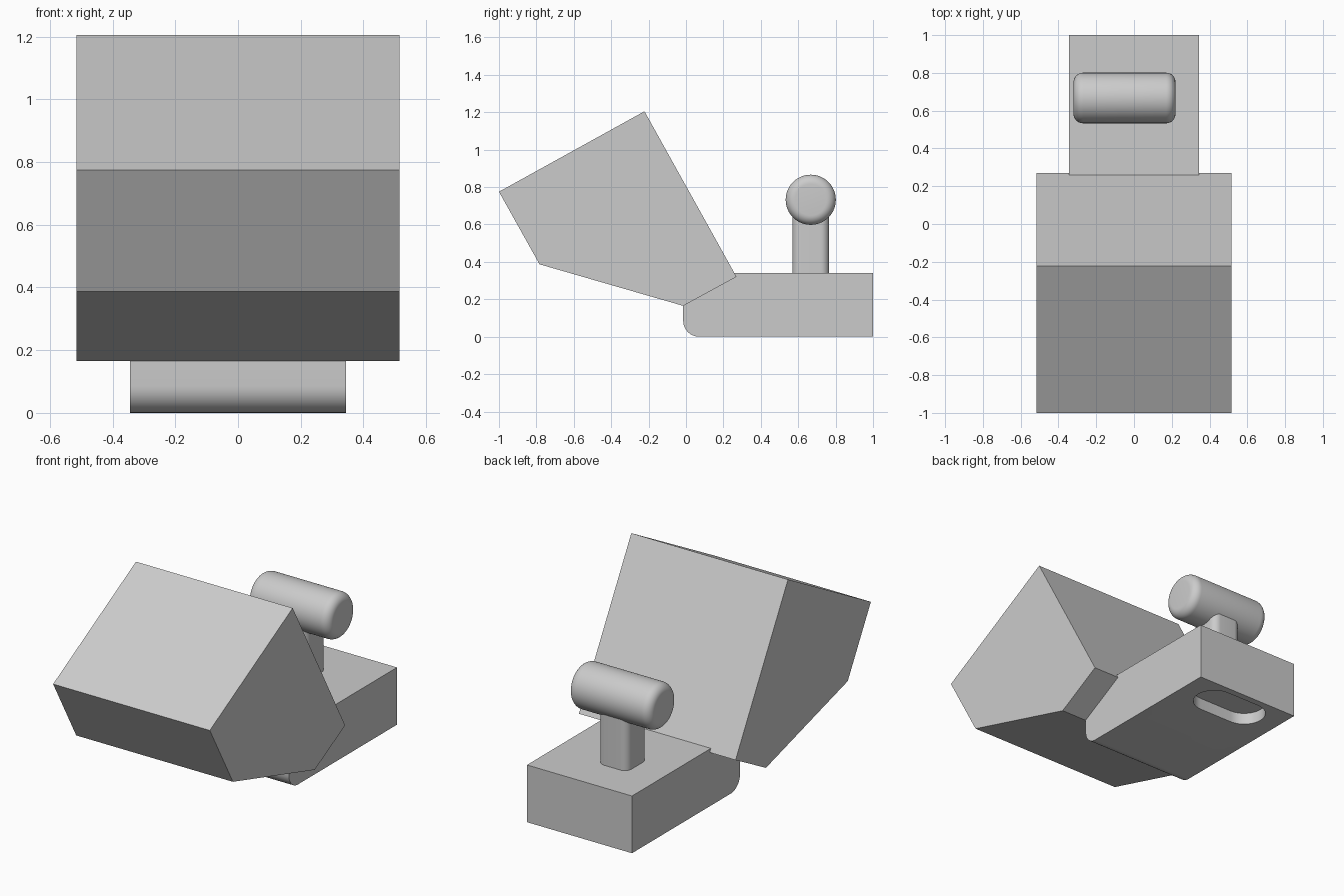
import bpy, bmesh, math
from mathutils import Vector

if "Cube" in bpy.data.objects:
    bpy.data.objects.remove(bpy.data.objects["Cube"], do_unlink=True)

grey = bpy.data.materials.new("light_grey")
grey.use_nodes = True
grey.diffuse_color = (0.6, 0.6, 0.6, 1)
grey.node_tree.nodes["Principled BSDF"].inputs["Base Color"].default_value = (0.6, 0.6, 0.6, 1)


def rounded(corners, steps=10):
    """Outline from (u, v, radius) corners; rounded corners must be square."""
    pts = [Vector(c[:2]) for c in corners]
    out = []
    for i, p in enumerate(pts):
        r = corners[i][2]
        if r == 0:
            out.append(p)
            continue
        a = (pts[i - 1] - p).normalized()
        b = (pts[(i + 1) % len(pts)] - p).normalized()
        centre = p + (a + b) * r
        for k in range(steps + 1):
            t = math.pi / 2 * k / steps
            out.append(centre - b * r * math.cos(t) - a * r * math.sin(t))
    return out


def box_outline(x, y, hx, hy, r):
    return rounded([(x - hx, y - hy, r), (x + hx, y - hy, r),
                    (x + hx, y + hy, r), (x - hx, y + hy, r)])


def prism(name, outline, low, high, axis):
    """Extrude a flat outline along X (yz outline) or Z (xy outline)."""
    bm = bmesh.new()
    place = (lambda p, w: (w, p[0], p[1])) if axis == "X" else (lambda p, w: (p[0], p[1], w))
    face = bm.faces.new([bm.verts.new(place(p, low)) for p in outline])
    moved = bmesh.ops.extrude_face_region(bm, geom=[face])["geom"]
    shift = Vector(place((0, 0), high - low))
    bmesh.ops.translate(bm, vec=shift, verts=[g for g in moved if isinstance(g, bmesh.types.BMVert)])
    bmesh.ops.remove_doubles(bm, verts=bm.verts, dist=1e-5)
    bmesh.ops.recalc_face_normals(bm, faces=bm.faces)
    mesh = bpy.data.meshes.new(name)
    bm.to_mesh(mesh)
    bm.free()
    obj = bpy.data.objects.new(name, mesh)
    bpy.context.collection.objects.link(obj)
    mesh.materials.append(grey)
    return obj


def select(obj):
    bpy.ops.object.select_all(action="DESELECT")
    obj.select_set(True)
    bpy.context.view_layer.objects.active = obj


def smooth(obj):
    select(obj)
    bpy.ops.object.shade_smooth_by_angle(angle=math.radians(30))


# Tilted five-sided head
prism("tilted_head", [(-1, 0.775), (-0.783, 0.387), (-0.015, 0.165), (0.27, 0.32), (-0.222, 1.205)],
      -0.515, 0.515, "X")

# Base with a rounded lower front edge, its upper front sunk into the head
base = prism("base", rounded([(-0.015, 0.165, 0), (-0.015, 0, 0.085), (1, 0, 0),
                              (1, 0.34, 0), (0.2, 0.34, 0)]), -0.345, 0.345, "X")

# Shallow slot in the underside
cutter = prism("slot_cutter", box_outline(0, 0.84, 0.23, 0.12, 0.12), -0.1, 0.07, "Z")
cutter.hide_render = True
cut = base.modifiers.new("slot", "BOOLEAN")
cut.operation = "DIFFERENCE"
cut.solver = "EXACT"
cut.object = cutter
select(base)
bpy.ops.object.modifier_apply(modifier=cut.name)
bpy.data.objects.remove(cutter, do_unlink=True)
smooth(base)

# Post with rounded corners
smooth(prism("post", box_outline(-0.05, 0.667, 0.097, 0.098, 0.045), 0.32, 0.73, "Z"))

# Round-ended handle across the post
bpy.ops.mesh.primitive_cylinder_add(vertices=64, radius=0.134, depth=0.54,
                                    location=(-0.05, 0.667, 0.732), rotation=(0, math.pi / 2, 0))
handle = bpy.context.object
handle.name = "handle"
handle.data.materials.append(grey)
bevel = handle.modifiers.new("round_ends", "BEVEL")
bevel.width = 0.05
bevel.segments = 8
bevel.limit_method = "ANGLE"
bpy.ops.object.modifier_apply(modifier=bevel.name)
smooth(handle)
